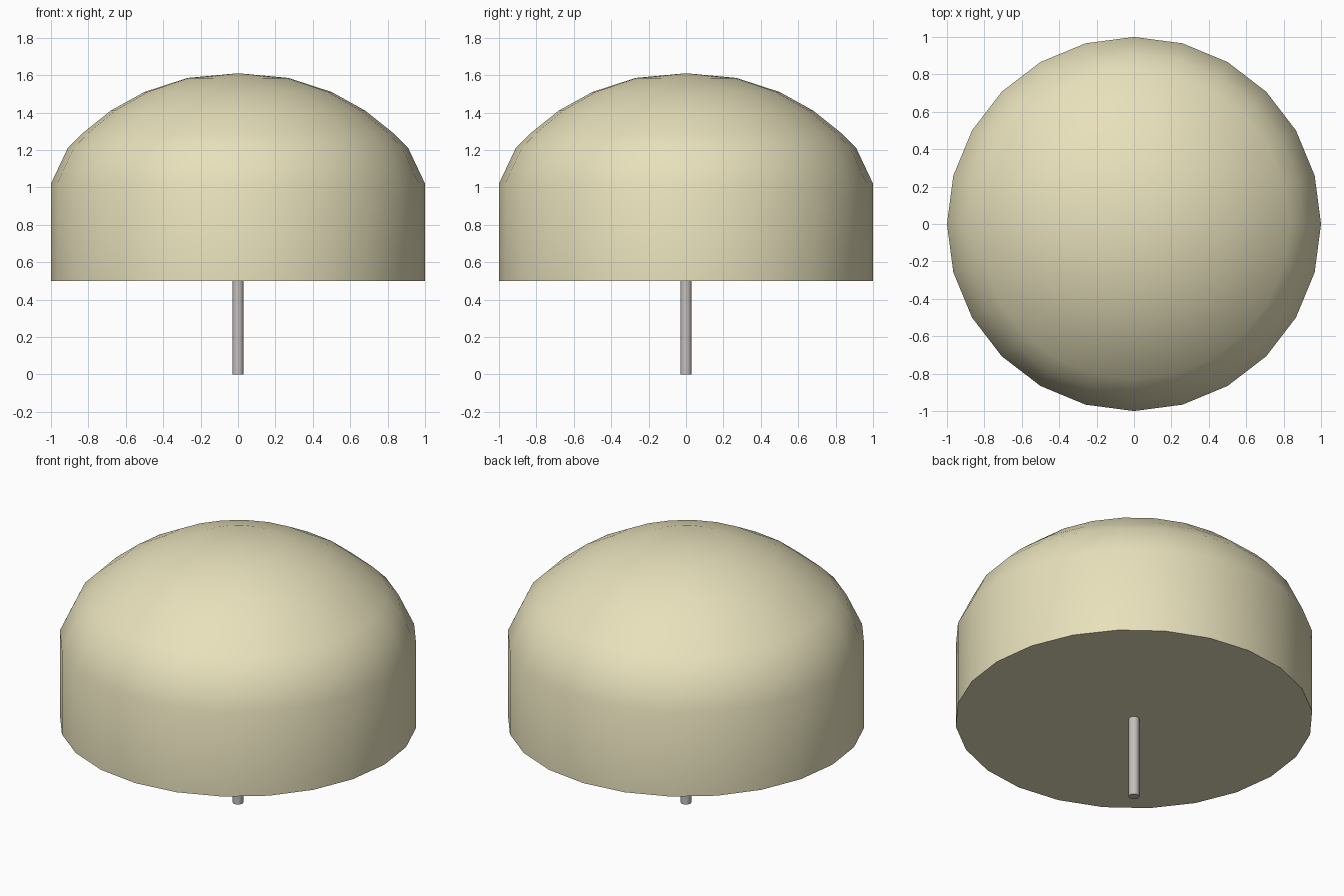
import bpy, math

if "Cube" in bpy.data.objects:
    bpy.data.objects.remove(bpy.data.objects["Cube"])

def lathe(name, profile, sides, color=None, angle=50):
    # Revolve (radius, height) points; zero radius closes to a single point
    verts, rings, faces = [], [], []
    for r, z in profile:
        n = 1 if r == 0 else sides
        rings.append([len(verts) + i for i in range(n)])
        verts += [(r * math.cos(2 * math.pi * i / sides),
                   r * math.sin(2 * math.pi * i / sides), z) for i in range(n)]
    for a, b in zip(rings, rings[1:]):
        for i in range(sides):
            j = (i + 1) % sides
            quad = [a[i % len(a)], a[j % len(a)], b[j % len(b)], b[i % len(b)]]
            faces.append(list(dict.fromkeys(quad)))
    mesh = bpy.data.meshes.new(name)
    mesh.from_pydata(verts, [], faces)
    ob = bpy.data.objects.new(name, mesh)
    bpy.context.collection.objects.link(ob)
    if color:
        mat = bpy.data.materials.new(name + "_color")
        mat.diffuse_color = color
        mat.use_nodes = True
        mat.node_tree.nodes["Principled BSDF"].inputs["Base Color"].default_value = mat.diffuse_color
        mesh.materials.append(mat)
    bpy.ops.object.select_all(action='DESELECT')
    ob.select_set(True)
    bpy.context.view_layer.objects.active = ob
    bpy.ops.object.shade_smooth_by_angle(angle=math.radians(angle))
    return ob

# Domed cap: flat underside, straight wall, rounded top
lathe("domed_cap", [(0, 0.5), (1, 0.5), (1, 1.02), (0.91, 1.21), (0.83, 1.29),
                    (0.68, 1.41), (0.5, 1.51), (0.27, 1.585), (0, 1.61)],
      24, (0.80, 0.75, 0.50, 1))

# Thin stem
lathe("stem", [(0, 0), (0.03, 0), (0.03, 0.5), (0, 0.5)], 16, (0.55, 0.52, 0.50, 1))
